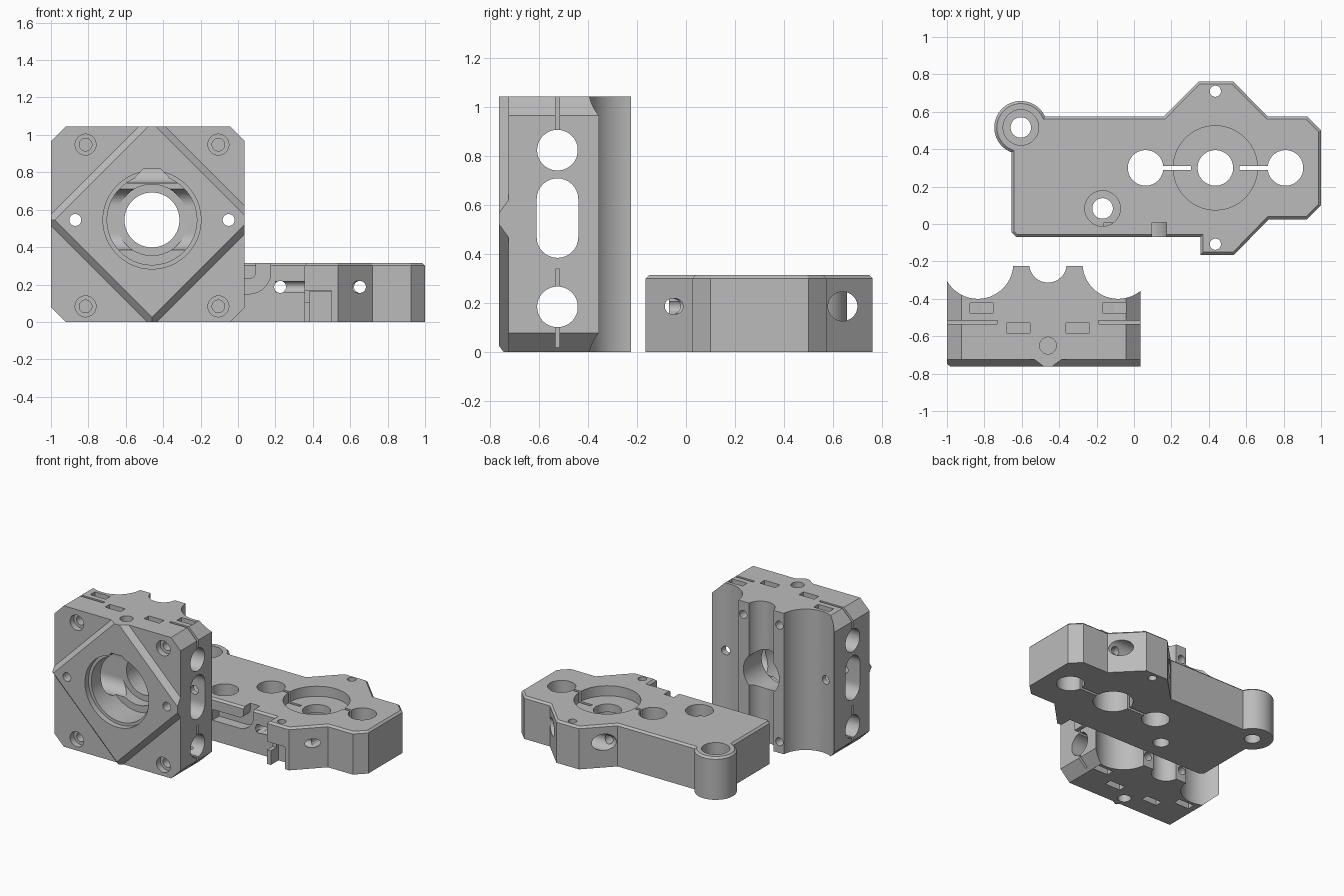
import bpy, bmesh, math
from mathutils import Vector

if "Cube" in bpy.data.objects:
    bpy.data.objects.remove(bpy.data.objects["Cube"])

grey = bpy.data.materials.new("light grey plastic")
grey.diffuse_color = (0.5, 0.5, 0.5, 1)
grey.use_nodes = True
grey.node_tree.nodes["Principled BSDF"].inputs["Base Color"].default_value = grey.diffuse_color
cutters = []

def add_object(name, bm):
    bmesh.ops.recalc_face_normals(bm, faces=bm.faces)
    mesh = bpy.data.meshes.new(name)
    bm.to_mesh(mesh)
    bm.free()
    mesh.materials.append(grey)
    ob = bpy.data.objects.new(name, mesh)
    bpy.context.collection.objects.link(ob)
    return ob

def axis_point(axis, a, b, d):
    """Place a 2D profile point (a, b) at distance d along an axis."""
    return {'x': (d, a, b), 'y': (a, d, b), 'z': (a, b, d)}[axis]

def prism(name, axis, pts, d0, d1, pts_end=None):
    bm = bmesh.new()
    lo = [bm.verts.new(axis_point(axis, a, b, d0)) for a, b in pts]
    hi = [bm.verts.new(axis_point(axis, a, b, d1)) for a, b in (pts_end or pts)]
    n = len(lo)
    bm.faces.new(lo)
    bm.faces.new(hi[::-1])
    for i in range(n):
        bm.faces.new((lo[i], lo[(i + 1) % n], hi[(i + 1) % n], hi[i]))
    return add_object(name, bm)

def circle(a, b, r, n=48):
    return [(a + r * math.cos(2 * math.pi * (i + .5) / n),
             b + r * math.sin(2 * math.pi * (i + .5) / n)) for i in range(n)]

def boolean(ob, other, op='DIFFERENCE'):
    m = ob.modifiers.new("bool", 'BOOLEAN')
    m.object, m.operation, m.solver = other, op, 'EXACT'
    bpy.context.view_layer.objects.active = ob
    bpy.ops.object.modifier_apply(modifier=m.name)
    bpy.data.objects.remove(other)

def hole(ob, axis, a, b, r, d0, d1, n=48):
    boolean(ob, prism("cutter", axis, circle(a, b, r, n), d0, d1))

def box(ob, x0, x1, y0, y1, z0, z1):
    boolean(ob, prism("cutter", 'z', [(x0, y0), (x1, y0), (x1, y1), (x0, y1)], z0, z1))

def finish(ob):
    bpy.ops.object.select_all(action='DESELECT')
    ob.select_set(True)
    bpy.context.view_layer.objects.active = ob
    bpy.ops.object.shade_smooth_by_angle(angle=math.radians(25))

# ---------- upright motor block ----------
CX, CZ, H = -0.46, 0.545, 1.045
L, R, C = -1.0, 0.036, 0.078
outline = [(L, C), (L + C, 0), (R - C, 0), (R, C),
           (R, H - C), (R - C, H), (L + C, H), (L, H - C)]
block = prism("upright_block", 'y', outline, -0.725, -0.225)

# raised diamond pad with sloped edges on the front, trimmed to the block outline
def diamond(s):
    return [(CX - s, CZ), (CX, CZ - s), (CX + s, CZ), (CX, CZ + s)]
pad = prism("pad", 'y', diamond(0.52), -0.763, -0.715, diamond(0.585))
boolean(pad, prism("trim", 'y', outline, -0.9, 0), 'INTERSECT')
boolean(block, pad, 'UNION')

# long tube channels down the back
for dx, r, y in ((-0.375, 0.19, -0.21), (0.375, 0.19, -0.21), (0, 0.1, -0.213)):
    hole(block, 'z', CX + dx, y, r, -0.1, H + 0.1, 64)

# stepped central bore
for r, end in ((0.262, -0.72), (0.24, -0.52), (0.19, -0.44), (0.147, 0)):
    hole(block, 'y', CX, CZ, r, -0.9, end, 64)
# peaked relief on top of the bore
boolean(block, prism("cutter", 'y', [(CX - 0.14, CZ + 0.17), (CX + 0.14, CZ + 0.17),
        (CX + 0.045, CZ + 0.275), (CX - 0.045, CZ + 0.275)], -0.9, -0.56))

for s in (-1, 1):
    # through screws beside the bore
    hole(block, 'y', CX + s * 0.41, CZ, 0.032, -0.9, 0, 24)
    for z in (0.083, 0.948):
        # counterbored corner screws and small blind holes on the back ribs
        hole(block, 'y', CX + s * 0.355, z, 0.056, -0.9, -0.68, 32)
        hole(block, 'y', CX + s * 0.355, z, 0.034, -0.9, -0.43, 24)
        hole(block, 'y', CX + s * 0.148, z, 0.03, -0.33, 0, 24)
    # nut pockets on top and underside
    for z0, z1 in ((H - 0.13, H + 0.1), (-0.1, 0.13)):
        for dx, y in ((0.355, -0.45), (0.16, -0.555)):
            x = CX + s * dx
            box(block, x - 0.063, x + 0.063, y - 0.027, y + 0.027, z0, z1)

# vertical screw holes above and below the bore
hole(block, 'z', CX, -0.65, 0.045, H - 0.2, H + 0.1, 32)
hole(block, 'z', CX, -0.65, 0.045, -0.1, 0.2, 32)

# rod holes and middle slot across the block
for z in (0.185, 0.825):
    hole(block, 'x', -0.525, z, 0.083, -1.2, 0.3)
slot = ([(-0.525 + 0.085 * math.cos(a), 0.625 + 0.085 * math.sin(a))
         for a in [math.pi * i / 16 for i in range(17)]] +
        [(-0.525 - 0.085 * math.cos(a), 0.47 - 0.085 * math.sin(a))
         for a in [math.pi * i / 16 for i in range(17)]])
boolean(block, prism("cutter", 'x', slot, -1.2, 0.3))

# clamping slits at both ends of the rod holes
for x0, x1 in ((-1.2, -0.73), (-0.19, 0.3)):
    box(block, x0, x1, -0.534, -0.516, 0.85, H + 0.1)
    box(block, x0, x1, -0.534, -0.516, 0.02, 0.34)
finish(block)

# ---------- flat rod carrier ----------
T = 0.315
ear = (-0.605, 0.516)
plate_pts = [(-0.655, -0.045), (-0.63, -0.07), (0.355, -0.07), (0.355, -0.165), (0.535, -0.165),
             (0.72, 0.025), (0.925, 0.025), (1.0, 0.1), (1.0, 0.5), (0.925, 0.575),
             (0.715, 0.575), (0.53, 0.762), (0.345, 0.762), (0.16, 0.575), (-0.655, 0.575)]

def chamfered(name, pts):
    """Extruded plate with a small chamfer round its top edge."""
    ob = prism(name, 'z', pts, 0, T)
    bm = bmesh.new()
    bm.from_mesh(ob.data)
    edges = [e for e in bm.edges if all(v.co.z > T - 1e-4 for v in e.verts)]
    bmesh.ops.bevel(bm, geom=edges, offset=0.014, segments=1, affect='EDGES', profile=0.5)
    bm.to_mesh(ob.data)
    bm.free()
    return ob

plate = chamfered("carrier_plate", plate_pts)
boolean(plate, chamfered("ear", circle(*ear, 0.142)), 'UNION')

# counterbored mounting holes
for x, y in (ear, (-0.168, 0.083)):
    hole(plate, 'z', x, y, 0.055, -0.1, T + 0.1, 32)
    hole(plate, 'z', x, y, 0.095, 0.21, T + 0.1)

# rod bores, stepped middle seat, and slits joining them
for x in (0.062, 0.435, 0.81):
    hole(plate, 'z', x, 0.3, 0.095, -0.1, T + 0.1)
hole(plate, 'z', 0.435, 0.3, 0.225, T - 0.075, T + 0.1, 64)
hole(plate, 'z', 0.435, 0.3, 0.135, -0.1, 0.18, 48)
for x0, x1 in ((0.14, 0.305), (0.565, 0.73)):
    box(plate, x0, x1, 0.29, 0.31, -0.1, T + 0.1)

# small vertical holes in the two tabs
for y in (-0.108, 0.71):
    hole(plate, 'z', 0.435, y, 0.03, -0.1, T + 0.1, 24)

# cross screws through the edges
for x in (0.225, 0.652):
    hole(plate, 'y', x, 0.187, 0.032, -0.5, 1.0, 24)
hole(plate, 'x', -0.055, 0.187, 0.032, 0.2, 1.2, 24)
hole(plate, 'x', 0.64, 0.187, 0.06, 0.0, 1.2, 32)

# notch under the front tab
box(plate, 0.385, 0.5, -0.3, -0.075, -0.1, 0.165)
box(plate, 0.3, 0.39, -0.3, -0.1, 0.105, 0.165)

# curved cable channel on the front edge
arc = [math.pi / 2 * i / 8 for i in range(9)]
outer = [(0.06 + 0.115 * math.sin(a), 0.265 - 0.115 * math.cos(a)) for a in arc]
inner = [(0.06 + 0.035 * math.sin(a), 0.265 - 0.035 * math.cos(a)) for a in arc]
channel = ([(-0.16, 0.15)] + outer + [(0.175, 0.5), (0.095, 0.5)] +
           inner[::-1] + [(-0.16, 0.23)])
boolean(plate, prism("cutter", 'y', channel, -0.3, 0.008))
finish(plate)
